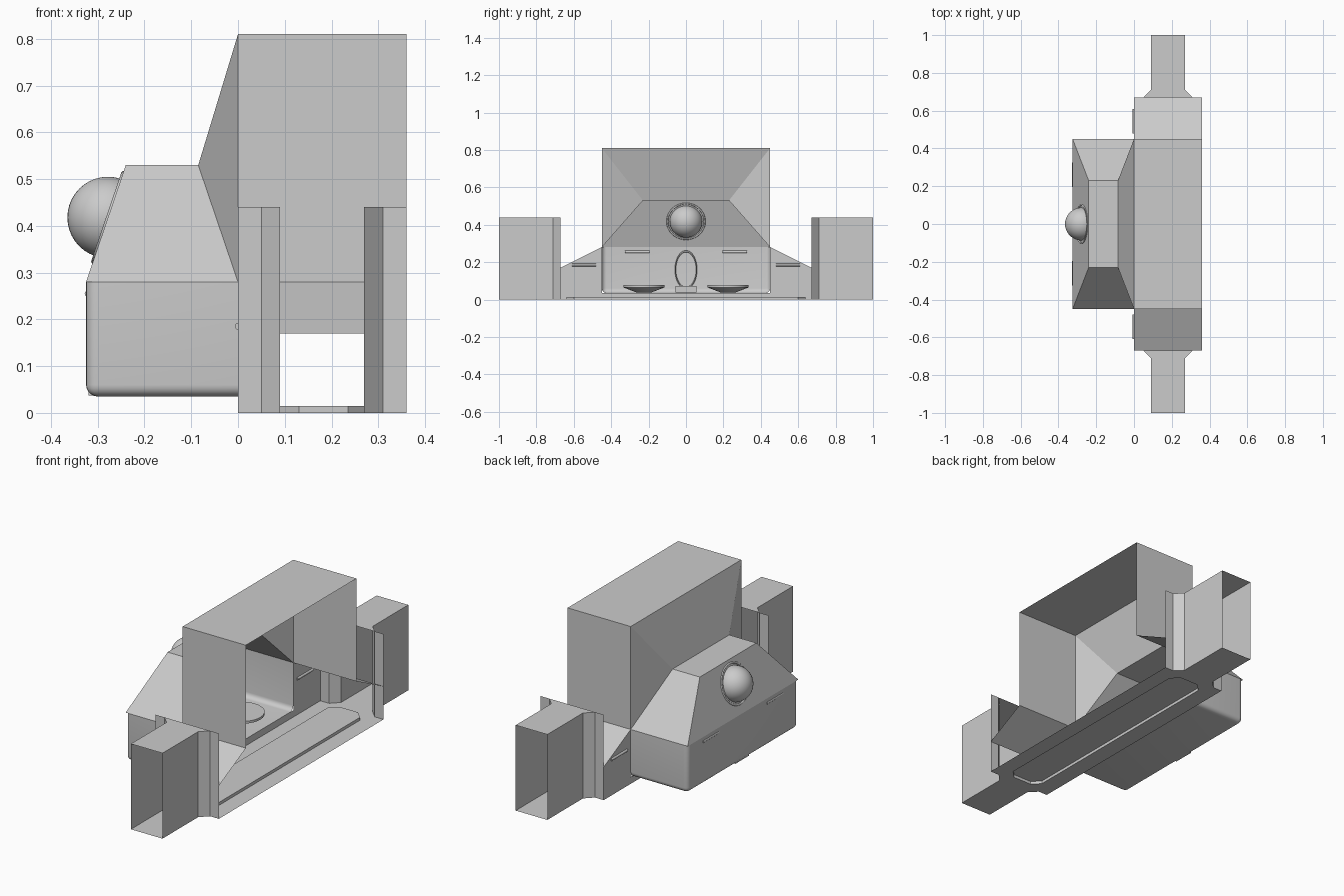
import bpy, bmesh, math
from mathutils import Matrix

if "Cube" in bpy.data.objects:
    bpy.data.objects.remove(bpy.data.objects["Cube"])


def finish(name, bm, smooth=False):
    bmesh.ops.remove_doubles(bm, verts=bm.verts, dist=0.0005)
    bmesh.ops.recalc_face_normals(bm, faces=bm.faces)
    me = bpy.data.meshes.new(name)
    bm.to_mesh(me)
    bm.free()
    ob = bpy.data.objects.new(name, me)
    bpy.context.collection.objects.link(ob)
    if smooth:
        bpy.ops.object.select_all(action='DESELECT')
        ob.select_set(True)
        bpy.context.view_layer.objects.active = ob
        bpy.ops.object.shade_smooth_by_angle(angle=math.radians(35))
    return ob


def sheet(name, polys, mirror=True):
    """Thin surface part from polygons, mirrored across y = 0."""
    bm = bmesh.new()
    for p in polys:
        for s in ((1, -1) if mirror else (1,)):
            bm.faces.new([bm.verts.new((x, s * y, z)) for x, y, z in p])
    return finish(name, bm)


def wall(path, z0, z1):
    """Vertical quads along a plan path."""
    return [[(*a, z0), (*b, z0), (*b, z1), (*a, z1)] for a, b in zip(path, path[1:])]


def torus(name, loc, major, minor, sy, sz, tilt):
    bpy.ops.mesh.primitive_torus_add(major_radius=major, minor_radius=minor,
                                     major_segments=40, minor_segments=8)
    ob = bpy.context.object
    ob.name = name
    m = Matrix.Translation(loc) @ Matrix.Diagonal((1, sy, sz, 1)) @ Matrix.Rotation(tilt, 4, 'Y')
    ob.data.transform(m)
    bpy.ops.object.shade_smooth_by_angle(angle=math.radians(60))


W, HY, EY = 0.36, 0.45, 0.67   # depth, half room, half room with wings
XB = -0.325                    # back of the alcove

# alcove tub: box open at the top and front, rounded outer edges
bm = bmesh.new()
bmesh.ops.create_cube(bm, size=1, matrix=Matrix.Translation((XB / 2, 0, 0.1575))
                      @ Matrix.Diagonal((-XB, 2 * HY, 0.245, 1)))
bm.normal_update()
bmesh.ops.delete(bm, geom=[f for f in bm.faces if f.normal.x > 0.9 or f.normal.z > 0.9],
                 context='FACES_ONLY')
edges = [e for e in bm.edges if len(e.link_faces) == 2]
bmesh.ops.bevel(bm, geom=edges, offset=0.025, segments=5, profile=0.5, affect='EDGES')
finish("alcove_tub", bm, True)

# hipped alcove roof
a, b = (XB, HY, 0.28), (0, HY, 0.28)
c, d = (-0.24, 0.23, 0.53), (-0.085, 0.23, 0.53)
t = (0, HY, 0.81)
neg = lambda p: (p[0], -p[1], p[2])
sheet("alcove_roof_sides", [[a, b, d, c], [b, t, d]])
sheet("alcove_roof_middle", [[a, c, neg(c), neg(a)], [c, d, neg(d), neg(c)],
                             [d, t, neg(t), neg(d)]], False)

# tall room shell, wings with sloping roofs
sheet("room_sides", wall([(0, HY), (W, HY)], 0.28, 0.81))
sheet("room_ceiling", [[(0, -HY, .81), (W, -HY, .81), (W, HY, .81), (0, HY, .81)]], False)
sheet("wing_roof", [[(0, HY, 0.28), (W, HY, 0.28), (W, EY, 0.17), (0, EY, 0.17)]])
sheet("wing_back_wall", [[(0, HY, 0), (0, EY, 0), (0, EY, 0.17), (0, HY, 0.28)]])
sheet("sill_under_tub", wall([(0, -HY), (0, HY)], 0, 0.035), False)

# end tunnels with door panels and chamfered jambs
near = [(0, EY), (0.05, EY), (0.09, 0.71), (0.09, 1)]
far = [(W - x, y) for x, y in near]
plan = near[1:] + far[:0:-1]
sheet("tunnel_walls", wall(near, 0, 0.44) + wall(far, 0, 0.44))
sheet("tunnel_ceiling", [[(x, y, 0.44) for x, y in plan]])
sheet("tunnel_floor", [[(x, y, 0) for x, y in plan]])

# floor with a raised eight-sided panel, hollow underneath
half = [(0.09, 0), (0.09, 0.60), (0.13, 0.64), (0.235, 0.64), (0.275, 0.60), (0.275, 0)]
outer = [(0, 0), (0, EY), (0.13, EY), (0.235, EY), (W, EY), (W, 0)]
ring = [[(*outer[i], 0), (*outer[i + 1], 0), (*half[i + 1], 0), (*half[i], 0)] for i in range(5)]
sheet("floor", ring)
sheet("floor_panel", wall(half, 0, 0.015) + [[(x, y, 0.015) for x, y in half]])

# round window dome and its rim, centred on the sloping back face
slope = math.atan2(0.085, 0.25)
bpy.ops.mesh.primitive_uv_sphere_add(segments=40, ring_count=20, radius=0.087,
                                     location=(-0.278, 0, 0.418))
bpy.context.object.name = "window_dome"
bpy.ops.object.shade_smooth()
torus("window_rim", (-0.277, 0, 0.418), 0.1, 0.005, 1, 1, math.pi / 2 + slope)

# lamp bars and round seats, repeated on both sides
for s in (1, -1):
    for name, x, y, z in (("alcove_lamp", -0.321, 0.26, 0.255), ("wing_lamp", 0, 0.545, 0.185)):
        bpy.ops.mesh.primitive_cylinder_add(vertices=12, radius=0.007, depth=0.13,
                                            location=(x, s * y, z), rotation=(math.pi / 2, 0, 0))
        bpy.context.object.name = name
        bpy.ops.object.shade_smooth_by_angle(angle=math.radians(40))
    bm = bmesh.new()
    bmesh.ops.create_cone(bm, cap_ends=True, segments=32, radius1=0.04, radius2=0.11, depth=0.027,
                          matrix=Matrix.Translation((-0.14, s * 0.225, 0.0515)))
    bmesh.ops.create_cone(bm, cap_ends=True, segments=32, radius1=0.11, radius2=0.11, depth=0.012,
                          matrix=Matrix.Translation((-0.14, s * 0.225, 0.071)))
    finish("round_seat", bm, True)

# oval mirror frame on the back wall with a small base block
torus("oval_frame", (-0.316, 0, 0.16), 0.098, 0.005, 0.58, 1, math.pi / 2)
bm = bmesh.new()
bmesh.ops.create_cube(bm, size=1, matrix=Matrix.Translation((-0.295, 0, 0.055))
                      @ Matrix.Diagonal((0.05, 0.11, 0.035, 1)))
finish("oval_base", bm)
